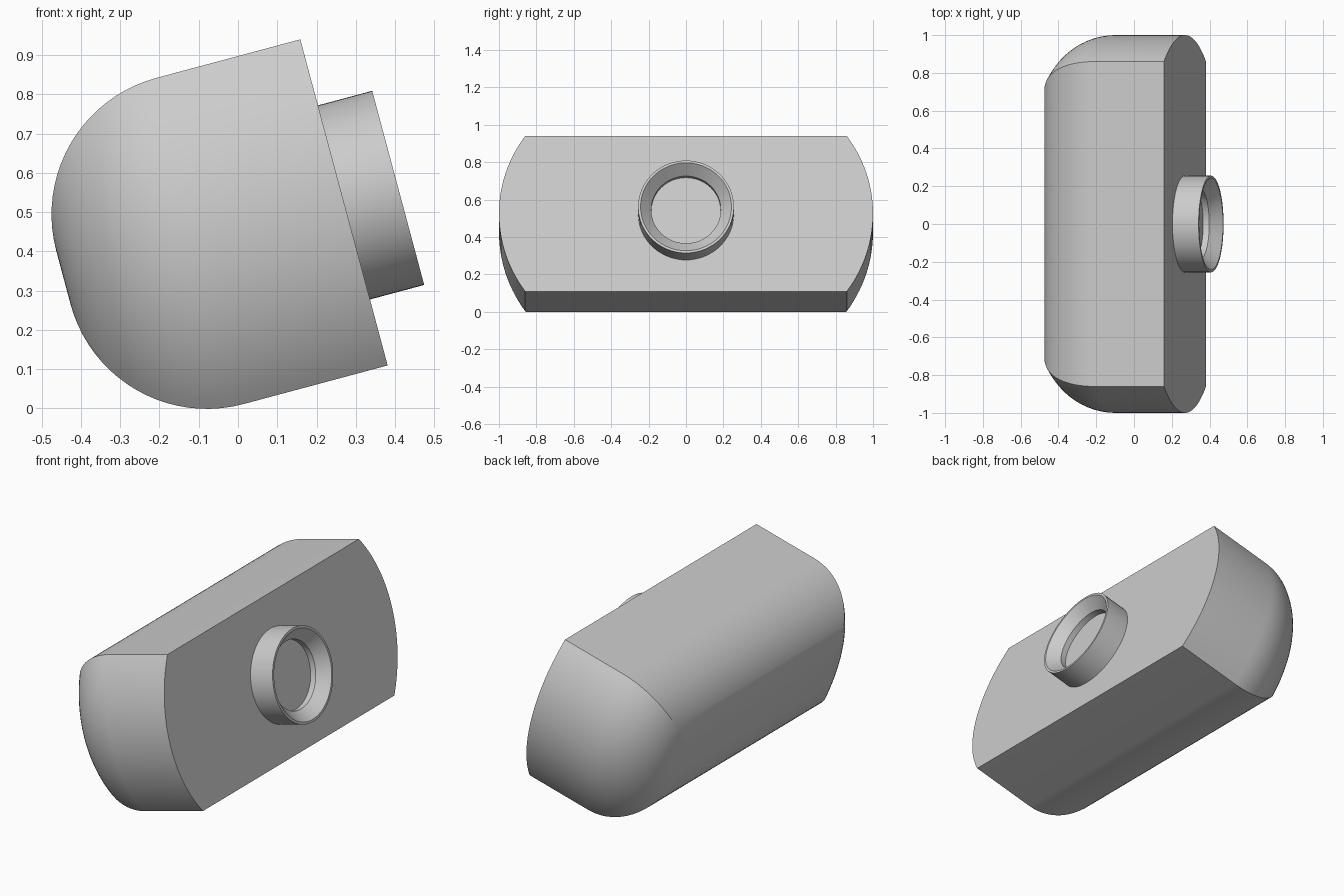
import bpy, bmesh
from math import sin, cos, asin, pi, radians
from mathutils import Matrix

cube = bpy.data.objects.get("Cube")
if cube:
    bpy.data.objects.remove(cube, do_unlink=True)

grey = bpy.data.materials.new("light grey")
grey.use_nodes = True
colour = (0.6, 0.6, 0.6, 1)
grey.diffuse_color = colour
grey.node_tree.nodes["Principled BSDF"].inputs["Base Color"].default_value = colour

# Local frame: x points out of the flat face, whose centre is the origin
TILT = Matrix.Translation((0.27, 0, 0.525)) @ Matrix.Rotation(radians(-15), 4, "Y")


def loft(name, loops, sharp):
    """Skin a list of closed loops and cap both ends."""
    bm = bmesh.new()
    rings = [[bm.verts.new(p) for p in loop] for loop in loops]
    n = len(rings[0])
    for a, b in zip(rings, rings[1:]):
        for i in range(n):
            j = (i + 1) % n
            bm.faces.new((a[i], a[j], b[j], b[i]))
    bm.faces.new(rings[0])
    bm.faces.new(rings[-1])
    bmesh.ops.recalc_face_normals(bm, faces=bm.faces)
    mesh = bpy.data.meshes.new(name)
    bm.to_mesh(mesh)
    bm.free()
    mesh.polygons.foreach_set("use_smooth", [True] * len(mesh.polygons))
    mesh.set_sharp_from_angle(angle=radians(sharp))
    mesh.materials.append(grey)
    obj = bpy.data.objects.new(name, mesh)
    obj.matrix_world = TILT
    bpy.context.collection.objects.link(obj)
    return obj


# Body: flat top and bottom, bowed ends, back edges rounded by insetting the outline
HALF_HEIGHT, BOW, BOW_CENTRE = 0.43, 0.73, 0.27
DEPTH, FILLET = 0.74, 0.36


def outline(x, inset, steps=28):
    r = BOW - inset
    half = asin((HALF_HEIGHT - inset) / r)
    arc = [half * (2 * i / steps - 1) for i in range(steps + 1)]
    right = [(x, BOW_CENTRE + r * cos(a), r * sin(a)) for a in arc]
    left = [(x, -y, z) for x, y, z in reversed(right)]
    return right + left


STEPS = 20
loops = [outline(0, 0)]
for k in range(STEPS + 1):
    a = pi / 2 * k / STEPS
    loops.append(outline(FILLET - DEPTH - FILLET * sin(a), FILLET * (1 - cos(a))))
loft("body", loops, 25)


# Collar: turned ring with a conical mouth and a shallow stepped floor
def circle(x, r, n=64):
    return [(x, r * cos(2 * pi * i / n), r * sin(2 * pi * i / n)) for i in range(n)]


profile = [(-0.01, 0.256), (0.143, 0.256), (0.143, 0.243), (0.083, 0.186), (0.05, 0.186)]
loft("collar", [circle(x, r) for x, r in profile], 25)
